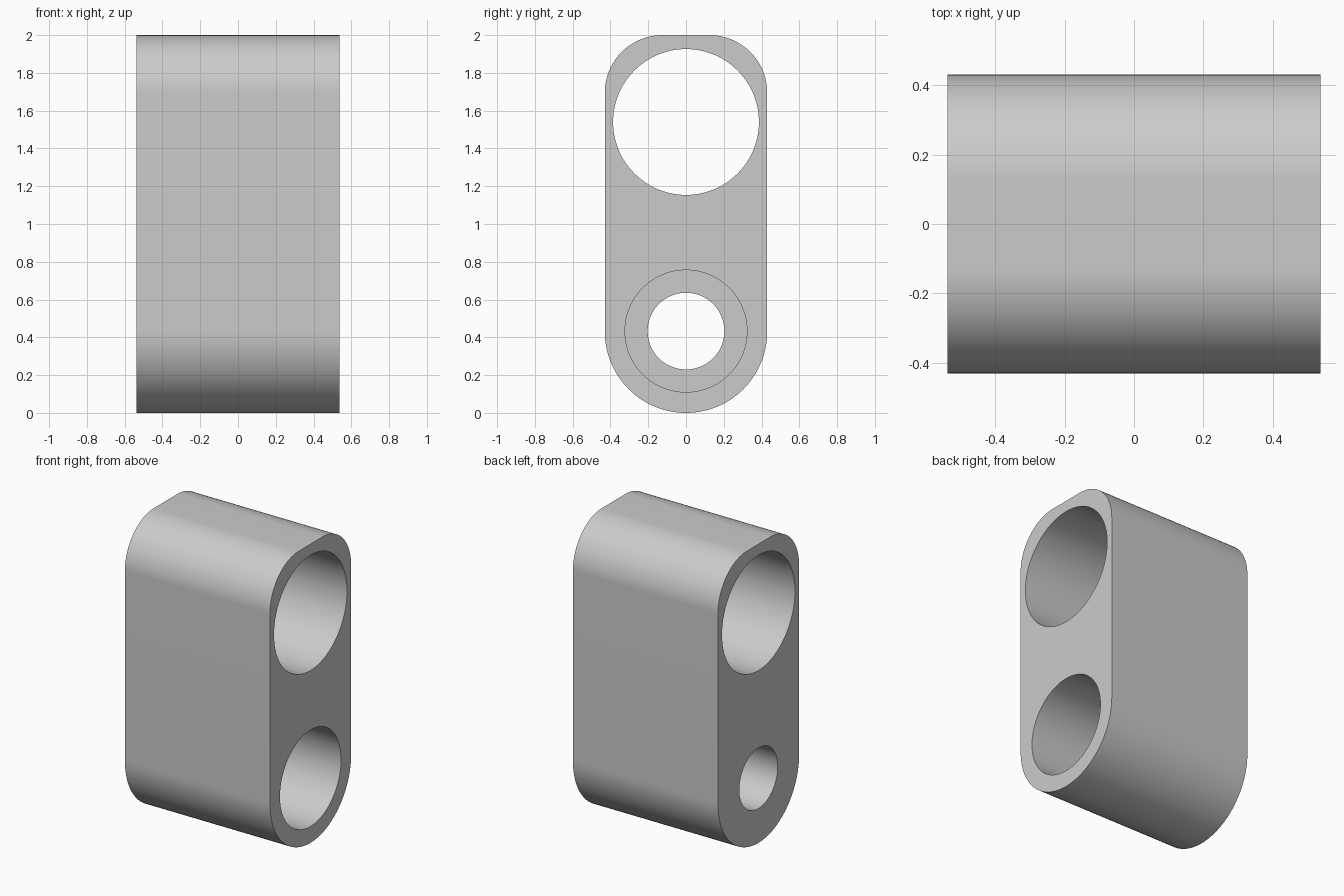
import bpy, bmesh
from math import sin, cos, pi, radians

default = bpy.data.objects.get("Cube")
if default:
    bpy.data.objects.remove(default, do_unlink=True)

HALF_X, HALF_Y, TOP = 0.537, 0.43, 2.0
LOW_Z, HIGH_Z = 0.433, 1.54
CORNER = 0.305

grey = bpy.data.materials.new("plain grey")
grey.use_nodes = True
COLOUR = (0.6, 0.6, 0.6, 1)
grey.diffuse_color = COLOUR
grey.node_tree.nodes["Principled BSDF"].inputs["Base Color"].default_value = COLOUR


def arc(cy, cz, r, start, end, steps):
    """Points of an arc in the y-z plane, angles in degrees."""
    angles = [radians(start + (end - start) * i / steps) for i in range(steps + 1)]
    return [(cy + r * cos(a), cz + r * sin(a)) for a in angles]


def prism(name, outline, x0, x1):
    """Extrude a y-z outline along x."""
    bm = bmesh.new()
    face = bm.faces.new([bm.verts.new((x0, y, z)) for y, z in outline])
    side = bmesh.ops.extrude_face_region(bm, geom=[face])
    verts = [g for g in side["geom"] if isinstance(g, bmesh.types.BMVert)]
    bmesh.ops.translate(bm, verts=verts, vec=(x1 - x0, 0, 0))
    bmesh.ops.recalc_face_normals(bm, faces=bm.faces)
    mesh = bpy.data.meshes.new(name)
    bm.to_mesh(mesh)
    bm.free()
    mesh.materials.append(grey)
    obj = bpy.data.objects.new(name, mesh)
    bpy.context.collection.objects.link(obj)
    return obj


# Body: round bottom, flat top with rounded corners
inner = HALF_Y - CORNER
outline = (arc(0, HALF_Y, HALF_Y, 180, 360, 64)
           + arc(inner, TOP - CORNER, CORNER, 0, 90, 32)
           + arc(-inner, TOP - CORNER, CORNER, 90, 180, 32))
body = prism("link_body", outline, -HALF_X, HALF_X)

# Bores: large upper hole, small lower hole, counterbore open at the left end
bores = [("upper_bore", HIGH_Z, 0.386, -1),
         ("lower_bore", LOW_Z, 0.203, -1),
         ("counterbore", LOW_Z, 0.323, -0.06)]
bpy.context.view_layer.objects.active = body
for name, z, radius, x0 in bores:
    cutter = prism(name, arc(0, z, radius, 0, 360, 96)[:-1], x0, 1)
    cutter.hide_render = True
    mod = body.modifiers.new(name, "BOOLEAN")
    mod.operation = "DIFFERENCE"
    mod.solver = "EXACT"
    mod.object = cutter
    bpy.ops.object.modifier_apply(modifier=mod.name)
    bpy.data.objects.remove(cutter, do_unlink=True)

# Smooth curved walls, crisp rims
bpy.ops.object.select_all(action="DESELECT")
body.select_set(True)
bpy.ops.object.shade_smooth_by_angle(angle=pi / 6)
